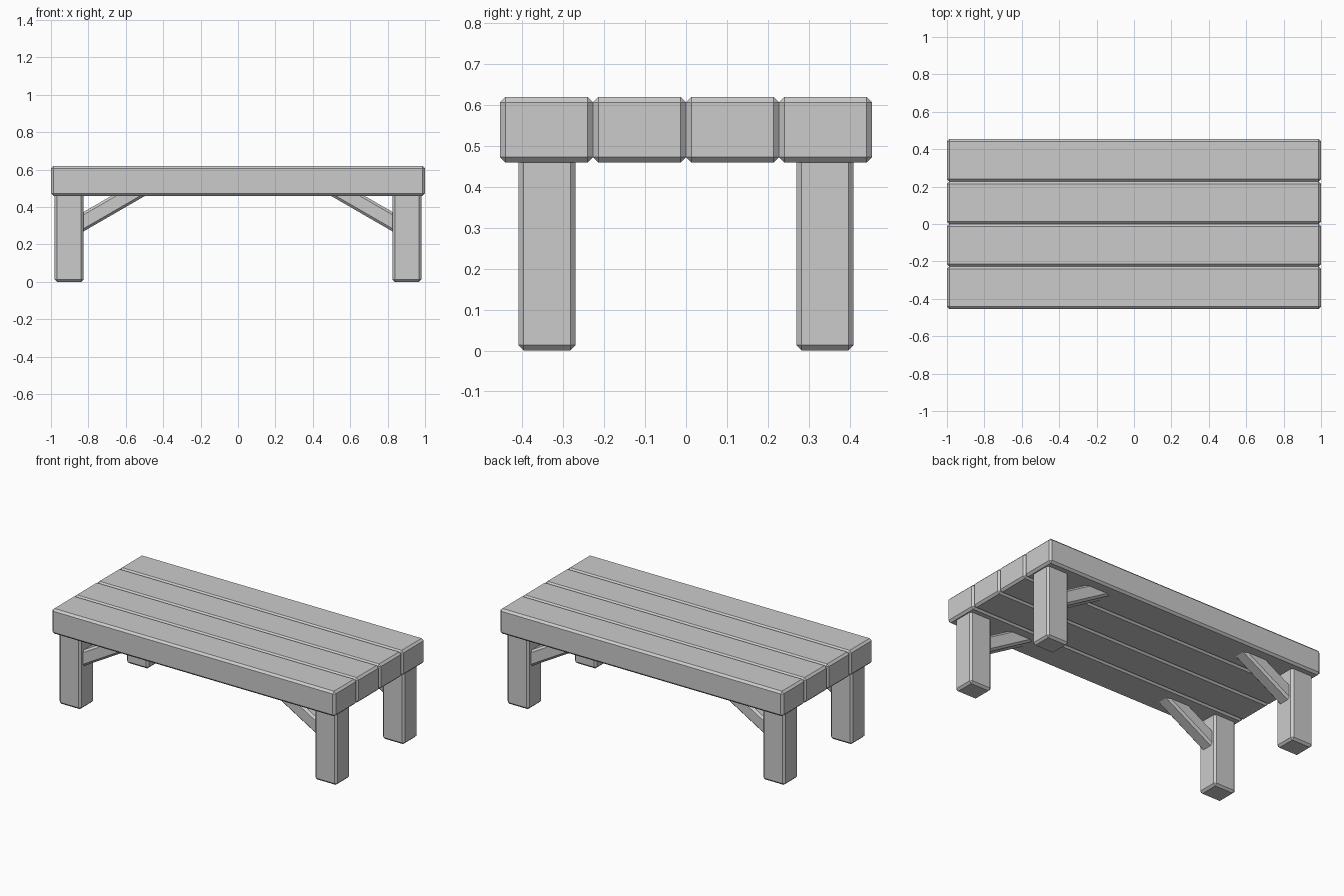
import bpy
import math
from mathutils import Matrix, Vector

if "Cube" in bpy.data.objects:
    bpy.data.objects.remove(bpy.data.objects["Cube"], do_unlink=True)

GREY = (0.6, 0.6, 0.6, 1.0)
mat = bpy.data.materials.new("grey wood")
mat.use_nodes = True
mat.diffuse_color = GREY
mat.node_tree.nodes["Principled BSDF"].inputs["Base Color"].default_value = GREY


def beam(name, centre, size, tilt=0.0):
    """Chamfered box, tilted about the y axis."""
    bpy.ops.mesh.primitive_cube_add(size=1)
    ob = bpy.context.object
    ob.name = name
    ob.data.transform(Matrix.Diagonal(Vector((*size, 1))))
    ob.location = centre
    ob.rotation_euler.y = tilt
    ob.data.materials.append(mat)
    bevel = ob.modifiers.new("chamfer", 'BEVEL')
    bevel.width = 0.013
    bevel.segments = 1
    return ob


# Table top: four planks side by side
PITCH = 0.2275
for i in range(4):
    beam(f"plank_{i + 1}", (0, (i - 1.5) * PITCH, 0.54), (2.0, PITCH, 0.16))

# Legs with a slanted brace each
for sx, side in ((1, "left"), (-1, "right")):
    for sy, end in ((-1, "front"), (1, "back")):
        y = sy * 0.34
        beam(f"{end}_{side}_leg", (sx * 0.903, y, 0.24), (0.155, 0.14, 0.48))
        beam(f"{end}_{side}_brace", (sx * 0.668, y, 0.413), (0.47, 0.09, 0.09),
             sx * math.radians(30))
